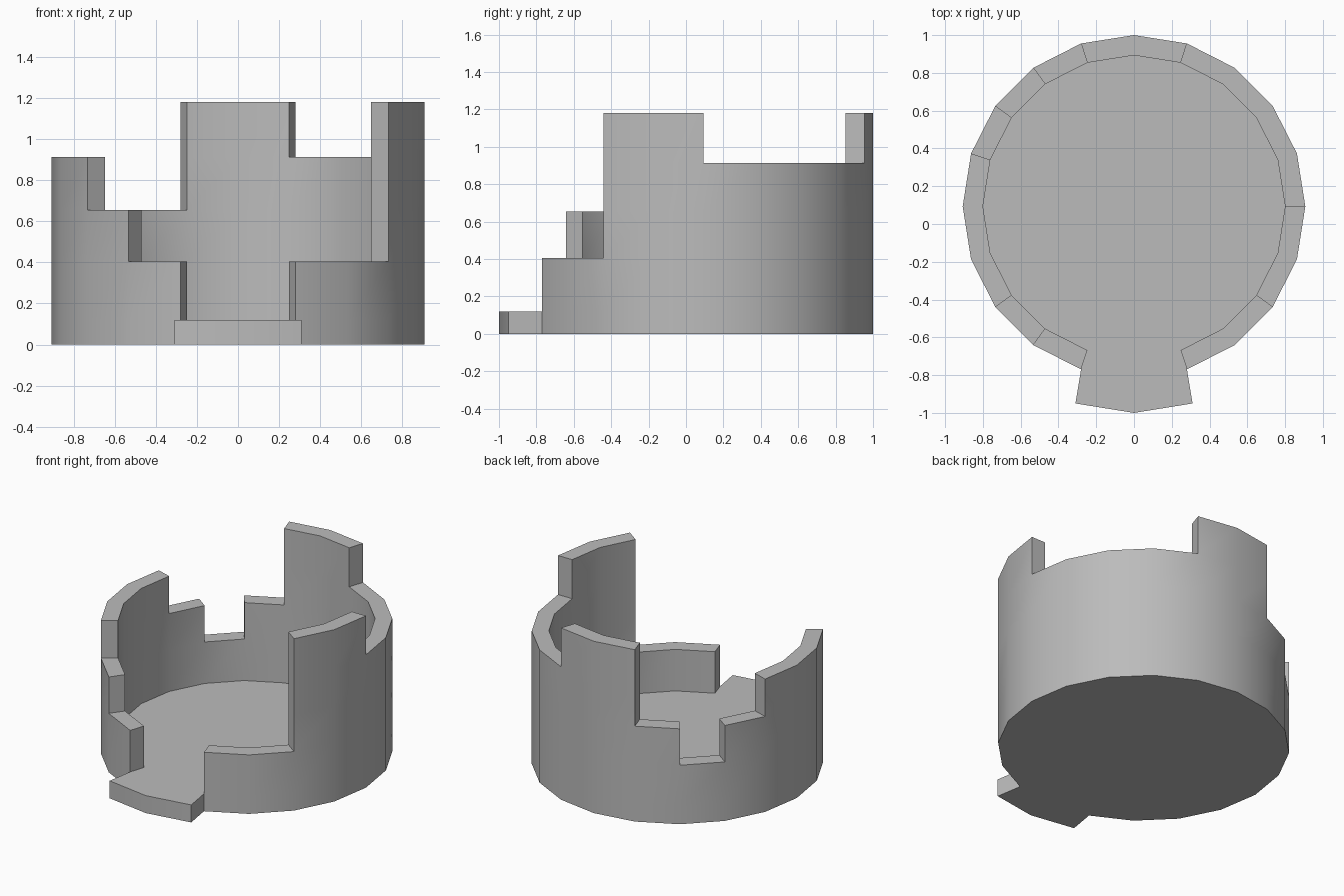
import bpy
import bmesh
from math import sin, cos, tau

if "Cube" in bpy.data.objects:
    bpy.data.objects.remove(bpy.data.objects["Cube"], do_unlink=True)

SIDES = 20
CENTRE_Y = 0.093
OUTER, INNER = 0.907, 0.80
FLOOR = 0.12
LEVELS = [FLOOR, 0.405, 0.655, 0.912, 1.18]

# Wall steps per side, counted from the front towards +x; 0 is the open doorway
STEPS = [0, 1, 1, 4, 4] + [3] * 4 + [4, 4, 2, 1, 2] + [3] * 3 + [2, 1, 0]

grey = bpy.data.materials.new("plain grey")
grey.use_nodes = True
colour = (0.5, 0.5, 0.5, 1)
grey.diffuse_color = colour
grey.node_tree.nodes["Principled BSDF"].inputs["Base Color"].default_value = colour

bm = bmesh.new()


def ring(radius, i, z):
    a = tau * (i % SIDES) / SIDES
    return (radius * sin(a), CENTRE_Y - radius * cos(a), z)


def face(points):
    bm.faces.new([bm.verts.new(p) for p in points])


# Floor slab with its front doorstep
step = [(-0.31, -0.95), (0, -1), (0.31, -0.95)]
rim = [ring(OUTER, i, 0)[:2] for i in range(1, SIDES)]
inside = [ring(INNER, i, 0)[:2] for i in range(1, SIDES)]
outline = step + rim
face([(x, y, 0) for x, y in reversed(outline)])
face([(x, y, FLOOR) for x, y in step + rim[:1] + inside + rim[-1:]])
for k, (a, b) in enumerate(zip(outline, outline[1:] + outline[:1])):
    face([(*a, 0), (*b, 0), (*b, FLOOR), (*a, FLOOR)])

# Stepped ring wall, with end faces only where a neighbour is lower
for i, height in enumerate(STEPS):
    for n in range(height):
        lo, hi = LEVELS[n], LEVELS[n + 1]
        face([ring(OUTER, i, lo), ring(OUTER, i + 1, lo),
              ring(OUTER, i + 1, hi), ring(OUTER, i, hi)])
        face([ring(INNER, i + 1, lo), ring(INNER, i, lo),
              ring(INNER, i, hi), ring(INNER, i + 1, hi)])
        for j, neighbour in ((i, i - 1), (i + 1, i + 1)):
            if STEPS[neighbour % SIDES] <= n:
                face([ring(OUTER, j, lo), ring(INNER, j, lo),
                      ring(INNER, j, hi), ring(OUTER, j, hi)])
    if height:
        top = LEVELS[height]
        face([ring(OUTER, i, top), ring(OUTER, i + 1, top),
              ring(INNER, i + 1, top), ring(INNER, i, top)])

bmesh.ops.remove_doubles(bm, verts=bm.verts[:], dist=0.0005)
bmesh.ops.recalc_face_normals(bm, faces=bm.faces[:])
mesh = bpy.data.meshes.new("stepped_tower_ring")
bm.to_mesh(mesh)
bm.free()
mesh.materials.append(grey)
tower = bpy.data.objects.new("stepped_tower_ring", mesh)
bpy.context.collection.objects.link(tower)

# Smooth round walls with crisp corners
bpy.ops.object.select_all(action="DESELECT")
tower.select_set(True)
bpy.context.view_layer.objects.active = tower
bpy.ops.object.shade_smooth_by_angle()
